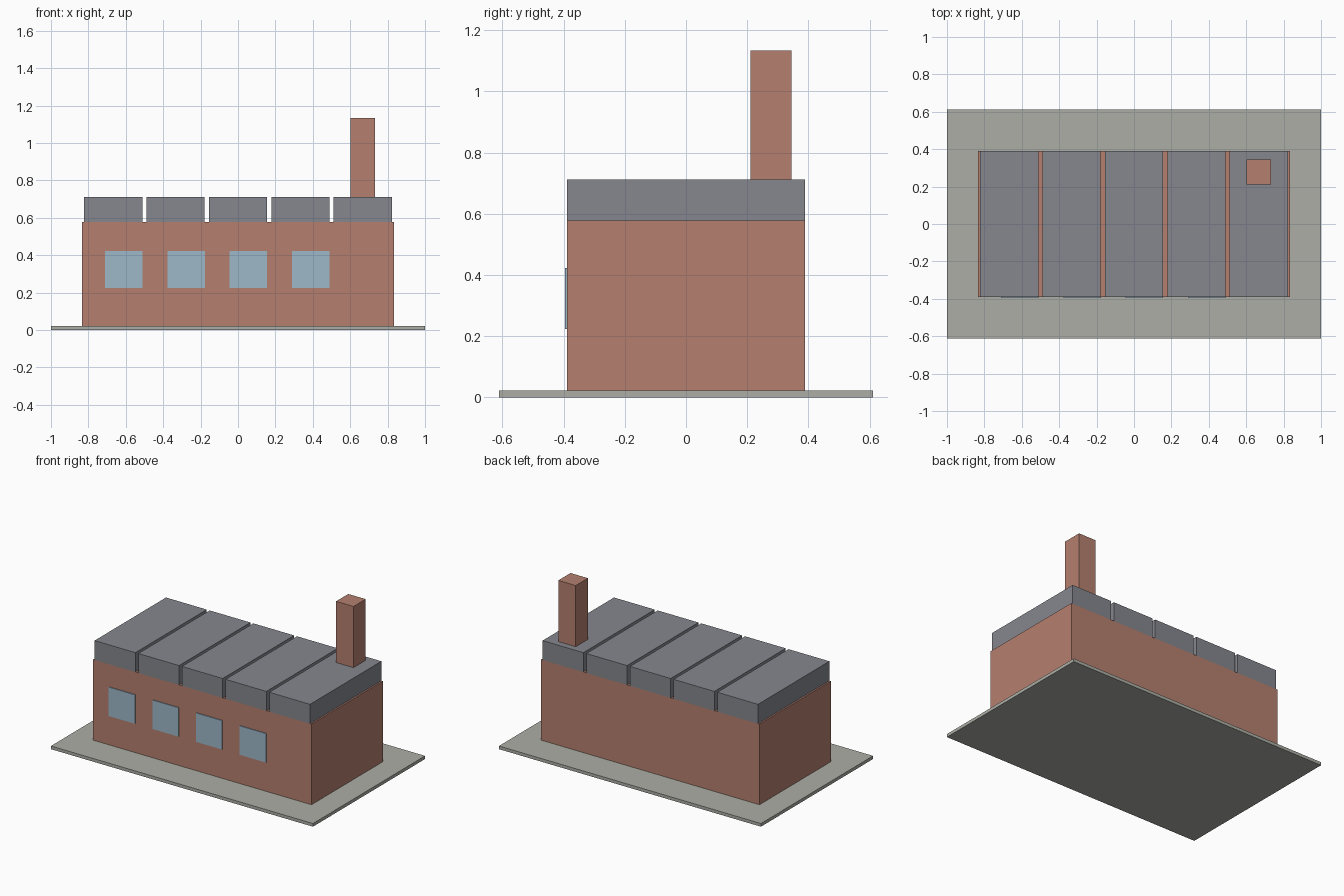
import bpy

cube = bpy.data.objects.get("Cube")
if cube:
    bpy.data.objects.remove(cube, do_unlink=True)


def material(name, rgb):
    """Flat material from an sRGB colour, stored as linear values."""
    linear = [((c / 255 + 0.055) / 1.055) ** 2.4 for c in rgb]
    mat = bpy.data.materials.new(name)
    mat.use_nodes = True
    mat.diffuse_color = (*linear, 1)
    mat.node_tree.nodes["Principled BSDF"].inputs["Base Color"].default_value = (*linear, 1)
    return mat


def box(name, size, x, y, bottom, mat):
    """Box of the given size standing at height bottom."""
    bpy.ops.mesh.primitive_cube_add(size=1, location=(x, y, bottom + size[2] / 2))
    obj = bpy.context.object
    obj.name = name
    obj.scale = size
    bpy.ops.object.transform_apply(location=False, rotation=False, scale=True)
    obj.data.materials.append(mat)
    return obj


brick = material("brick red", (181, 128, 112))
slate = material("slate grey", (134, 135, 142))
concrete = material("pale concrete", (172, 174, 165))
glass = material("blue glass", (157, 184, 200))

SLAB = 0.022
WALL_TOP = 0.578
DEPTH = 0.778
BAY = 1 / 3

# Ground slab and main hall
box("ground_slab", (2, 1.222, SLAB), 0, 0, 0, concrete)
box("hall_walls", (5 * BAY, DEPTH, WALL_TOP - SLAB), 0, 0, SLAB, brick)

# Five roof blocks with narrow gaps
for i in range(5):
    box(f"roof_block_{i + 1}", (0.311, DEPTH, 0.134), (i - 2) * BAY, 0, WALL_TOP, slate)

# Front windows, set slightly proud of the wall
for i in range(4):
    box(f"window_{i + 1}", (0.2, 0.009, 0.2), -0.611 + i * BAY, -DEPTH / 2 - 0.001, 0.223, glass)

# Chimney rising through the rear of the last roof block
box("chimney", (0.133, 0.133, 1.134 - WALL_TOP), 0.667, 0.278, WALL_TOP, brick)
